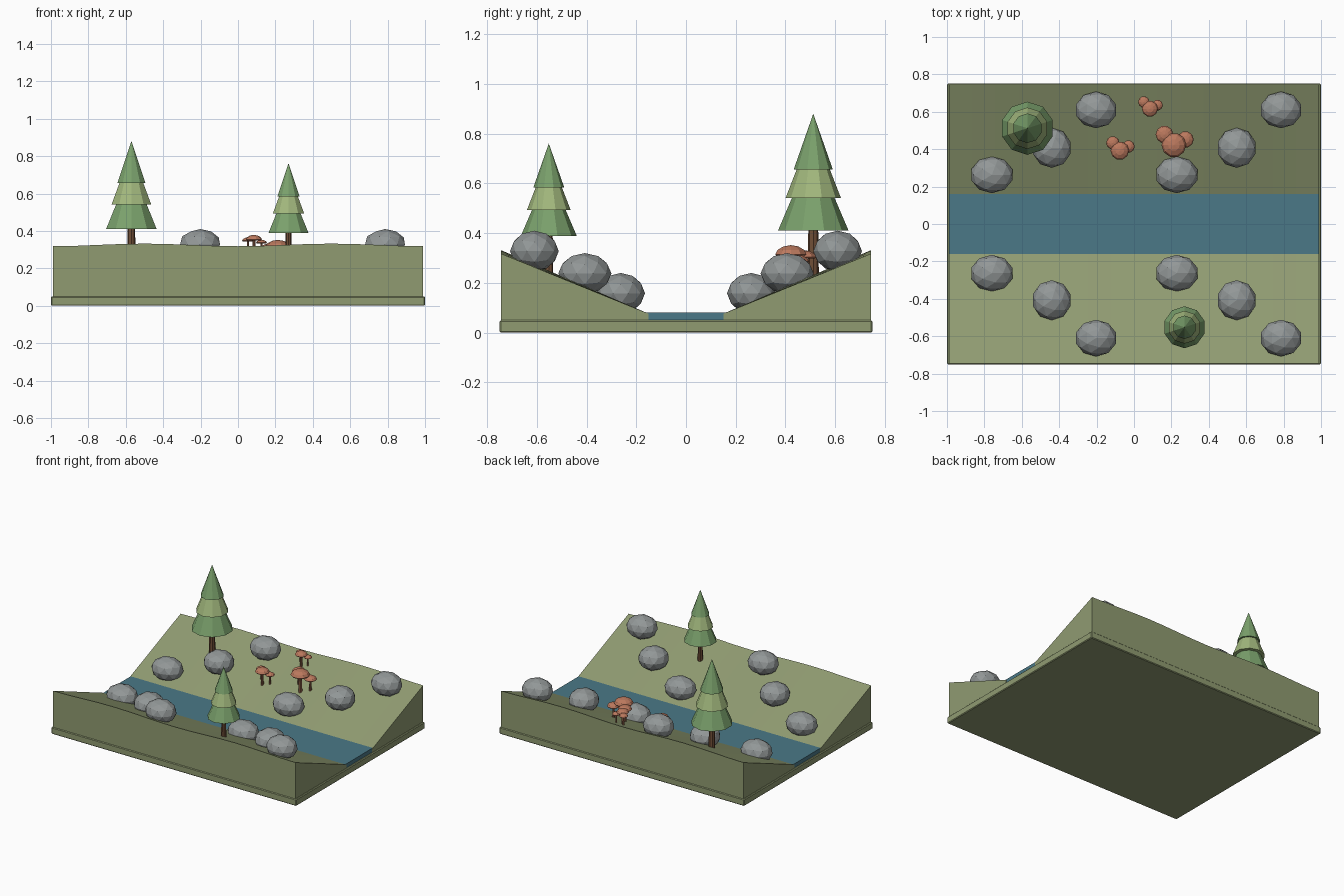
import bpy, bmesh
from math import pi, sin, cos

if "Cube" in bpy.data.objects:
    bpy.data.objects.remove(bpy.data.objects["Cube"])


def material(name, r, g, b):
    m = bpy.data.materials.new(name)
    m.diffuse_color = tuple((c / 255) ** 2.2 for c in (r, g, b)) + (1,)
    m.use_nodes = True
    m.node_tree.nodes["Principled BSDF"].inputs["Base Color"].default_value = m.diffuse_color
    return m


GRASS = material("grass", 143, 154, 113)
WATER = material("water", 76, 120, 134)
BARK = material("bark", 112, 80, 58)
PINE = material("pine", 122, 160, 108)
PINE_LIGHT = material("pine_light", 160, 182, 124)
CAP = material("cap", 186, 120, 94)
STEM = material("stem", 150, 102, 78)
ROCK = material("rock", 145, 150, 150)


def finish(name, bm, mat, loc=(0, 0, 0), scale=(1, 1, 1)):
    bmesh.ops.recalc_face_normals(bm, faces=bm.faces)
    me = bpy.data.meshes.new(name)
    bm.to_mesh(me)
    bm.free()
    me.materials.append(mat)
    ob = bpy.data.objects.new(name, me)
    ob.location, ob.scale = loc, scale
    bpy.context.collection.objects.link(ob)
    return ob


def box(name, size, loc, mat):
    bm = bmesh.new()
    bmesh.ops.create_cube(bm, size=1)
    bmesh.ops.scale(bm, vec=size, verts=bm.verts)
    return finish(name, bm, mat, loc)


def cone(name, r1, r2, z1, z2, sides, mat, x, y):
    bm = bmesh.new()
    bmesh.ops.create_cone(bm, cap_ends=True, segments=sides, radius1=r1,
                          radius2=r2, depth=z2 - z1)
    return finish(name, bm, mat, (x, y, (z1 + z2) / 2))


def ground(y):
    return 0.08 + 0.25 * (abs(y) - 0.16) / 0.585


# Base slab and stream
base = box("base_slab", (2, 1.5, 0.05), (0, 0, 0.025), GRASS)
bevel = base.modifiers.new("edge", 'BEVEL')
bevel.width, bevel.segments = 0.005, 1
box("stream", (1.976, 0.33, 0.04), (0, 0, 0.06), WATER)


# Sloping banks with a gently waving ridge, lofted along x
def bank(name, side):
    bm = bmesh.new()
    steps, rings = 16, []
    for i in range(steps + 1):
        x = -0.99 + 1.98 * i / steps
        ridge = 0.318 + 0.014 * sin(pi * x) ** 2
        profile = [(0.15, 0.045), (0.15, 0.076), (0.745, ridge), (0.745, 0.045)]
        rings.append([bm.verts.new((x, side * y, z)) for y, z in profile])
    for a, b in zip(rings, rings[1:]):
        for k in range(4):
            n = (k + 1) % 4
            bm.faces.new((a[k], a[n], b[n], b[k]))
    bm.faces.new(rings[0])
    bm.faces.new(rings[-1])
    finish(name, bm, GRASS)


bank("front_bank", -1)
bank("back_bank", 1)

# Rocks, the same layout on both banks
ROCKS = [(-0.76, 0.263, 0.158, 0.115, 0.098), (-0.44, 0.407, 0.238, 0.105, 0.107),
         (-0.203, 0.61, 0.328, 0.112, 0.098)]
for side in (-1, 1):
    for shift in (0, 0.989):
        for x, y, z, rx, ry in ROCKS:
            bm = bmesh.new()
            bmesh.ops.create_icosphere(bm, subdivisions=2, radius=1)
            finish("rock", bm, ROCK, (x + shift, side * y, z), (rx, ry, 0.082))


# Pines: trunk plus three overlapping tiers
def pine(x, y, s):
    g = ground(y)
    cone("pine_trunk", 0.023 * s, 0.019 * s, g - 0.03, g + 0.25 * s, 8, BARK, x, y)
    tiers = [(0.18, 0.142, 0.36, 0.065), (0.312, 0.111, 0.49, 0.042), (0.425, 0.079, 0.65, 0)]
    for (z1, r1, z2, r2), mat in zip(tiers, (PINE, PINE_LIGHT, PINE)):
        cone("pine_tier", r1 * s, r2 * s, g + z1 * s, g + z2 * s, 10, mat, x, y)


pine(-0.57, 0.512, 1)
pine(0.27, -0.552, 0.79)


# Mushrooms: thin stem with a domed cap
def mushroom(x, y, s):
    g = ground(y)
    cone("mushroom_stem", 0.014 * s, 0.011 * s, g - 0.02, g + 0.13 * s, 8, STEM, x, y)
    bm = bmesh.new()
    rings = []
    for r, z in [(0.058, 0.0), (0.066, 0.008), (0.056, 0.026), (0.031, 0.040)]:
        rings.append([bm.verts.new((r * cos(2 * pi * k / 10), r * sin(2 * pi * k / 10), z))
                      for k in range(10)])
    for a, b in zip(rings, rings[1:]):
        for k in range(10):
            n = (k + 1) % 10
            bm.faces.new((a[k], a[n], b[n], b[k]))
    tip = bm.verts.new((0, 0, 0.045))
    for k in range(10):
        bm.faces.new((rings[-1][k], rings[-1][(k + 1) % 10], tip))
    bm.faces.new(rings[0])
    finish("mushroom_cap", bm, CAP, (x, y, g + 0.115 * s), (s, s, s))


for cx, cy, s in [(0.213, 0.422, 1), (-0.076, 0.392, 0.75), (0.085, 0.616, 0.65)]:
    for dx, dy, k in [(0, 0, 1), (-0.05, 0.056, 0.72), (0.062, 0.03, 0.67)]:
        mushroom(cx + dx * s, cy + dy * s, s * k)
